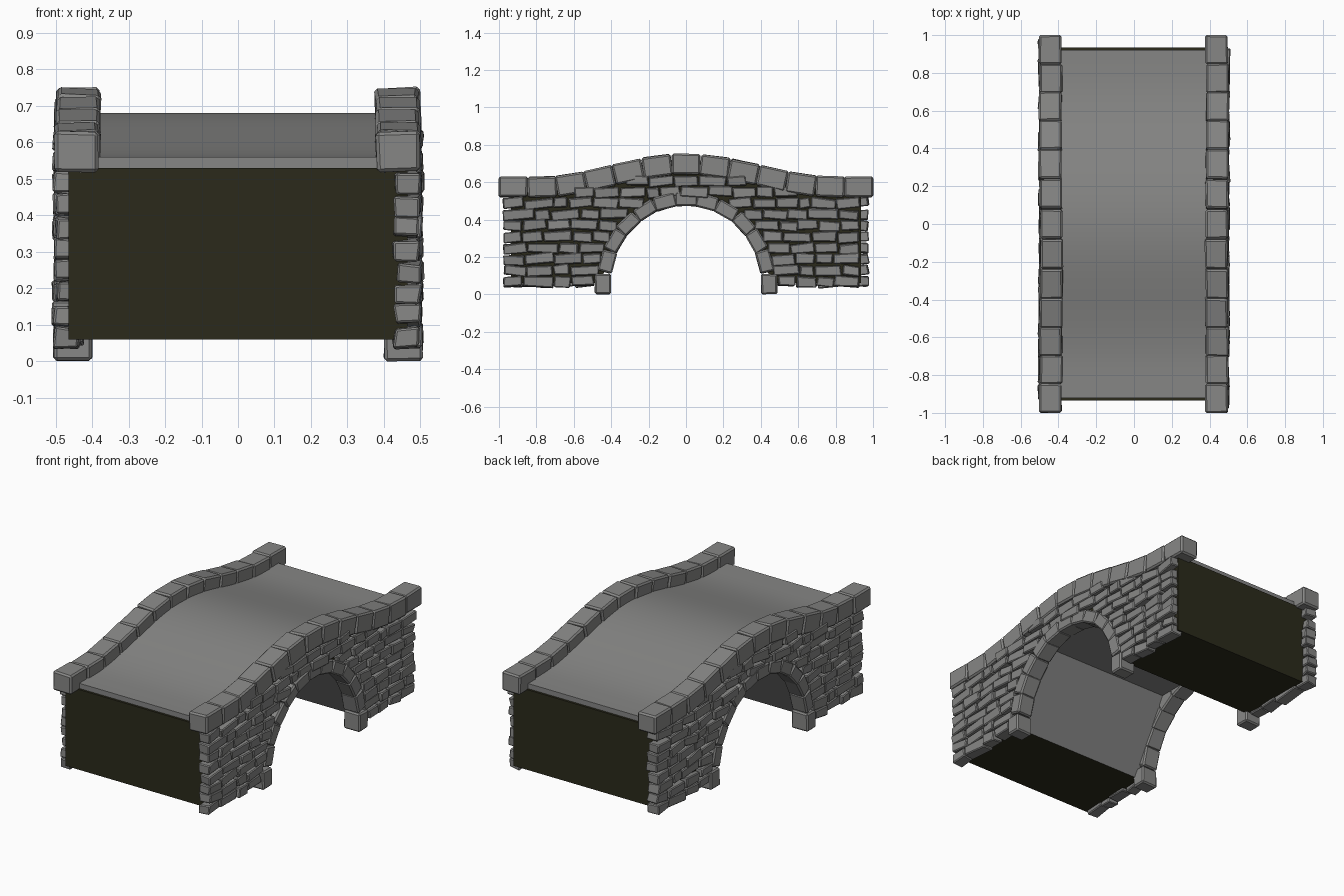
import bpy, bmesh, math, random
from mathutils import Matrix, Vector

random.seed(7)
if "Cube" in bpy.data.objects:
    bpy.data.objects.remove(bpy.data.objects["Cube"])


def material(name, rgb):
    m = bpy.data.materials.new(name)
    m.use_nodes = True
    m.diffuse_color = (*rgb, 1)
    bsdf = m.node_tree.nodes["Principled BSDF"]
    bsdf.inputs["Base Color"].default_value = (*rgb, 1)
    bsdf.inputs["Roughness"].default_value = 0.9
    return m


STONE = material("grey_stone", (0.24, 0.24, 0.235))
MORTAR = material("dark_mortar", (0.024, 0.023, 0.011))
HUMP = 0.8       # half length of the raised middle
SPRING = 0.06    # height at which the arch starts


def hump(y):
    return 0.5 + 0.5 * math.cos(math.pi * min(abs(y) / HUMP, 1))


def arch(a, b, steps):
    return [(a * math.cos(math.pi * k / steps), SPRING + b * math.sin(math.pi * k / steps))
            for k in range(steps + 1)]


def make_object(name, bm, mats):
    bmesh.ops.recalc_face_normals(bm, faces=bm.faces)
    mesh = bpy.data.meshes.new(name)
    bm.to_mesh(mesh)
    bm.free()
    for m in mats:
        mesh.materials.append(m)
    ob = bpy.data.objects.new(name, mesh)
    bpy.context.collection.objects.link(ob)
    return ob


def stone(bm, centre, size, angle=0.0, jitter=0.0, twist=0.0, roll=0.0):
    """Slightly irregular block, pitched about x, rolled about y, twisted about z."""
    verts = bmesh.ops.create_cube(bm, size=1)["verts"]
    turn = (Matrix.Rotation(twist, 3, 'Z') @ Matrix.Rotation(roll, 3, 'Y')
            @ Matrix.Rotation(angle, 3, 'X'))
    for v in verts:
        p = Vector(c * s + random.uniform(-jitter, jitter) for c, s in zip(v.co, size))
        v.co = turn @ p + Vector(centre)


def stonework(name, bm, width):
    ob = make_object(name, bm, [STONE])
    bev = ob.modifiers.new("worn_edges", 'BEVEL')
    bev.width = width
    bev.segments = 1
    return ob


# Bridge core: dark ends and sides, a stone road slab and three flat lining panels
END, ROAD, HALF_W, LEDGE = 0.935, 0.922, 0.465, 0.53
road = [ROAD - 2 * ROAD * i / 32 for i in range(33)]
lining = arch(0.47, 0.483, 3)
outline = [(-END, SPRING)] + lining[::-1] + [(END, SPRING), (END, LEDGE), (ROAD, LEDGE)]
outline += [(y, LEDGE + 0.03 + 0.12 * hump(y)) for y in road]
outline += [(-ROAD, LEDGE), (-END, LEDGE)]
bm = bmesh.new()
base = bm.faces.new([bm.verts.new((-HALF_W, y, z)) for y, z in outline])
new = bmesh.ops.extrude_face_region(bm, geom=[base])["geom"]
bmesh.ops.translate(bm, vec=(2 * HALF_W, 0, 0),
                    verts=[g for g in new if isinstance(g, bmesh.types.BMVert)])
bmesh.ops.recalc_face_normals(bm, faces=bm.faces)
for f in bm.faces:
    c = f.calc_center_median()
    is_side = abs(f.normal.x) > 0.5
    is_road = c.z > LEDGE + 0.01 and abs(c.y) < ROAD + 0.001
    is_lining = abs(c.y) < 0.47 and SPRING + 0.01 < c.z < 0.5
    f.material_index = 0 if not is_side and (is_road or is_lining) else 1
core = make_object("bridge_core", bm, [STONE, MORTAR])
bpy.ops.object.select_all(action='DESELECT')
core.select_set(True)
bpy.context.view_layer.objects.active = core
bpy.ops.object.shade_smooth_by_angle(angle=math.radians(10))


def coping(side):
    """Row of large stones following the rise of the road."""
    bm = bmesh.new()
    n, pitch = 13, 2 / 13
    for k in range(n):
        y = (k - n // 2) * pitch
        slope = math.atan((hump(y + 0.05) - hump(y - 0.05)) * 0.12 / 0.1)
        z = 0.575 + 0.12 * hump(y)
        stone(bm, (side * (0.44 + random.uniform(-0.004, 0.004)), y, z),
              (0.119, pitch / math.cos(slope), 0.11), slope, 0.002,
              roll=random.uniform(-0.05, 0.05))
    return bm


def arch_ring(side):
    """Wedge-like stones around the opening, with a foot block at each end."""
    bm = bmesh.new()
    x = side * 0.453
    for k, (y, z) in enumerate(arch(0.435, 0.45, 12)):
        if k in (0, 12):
            stone(bm, (x, math.copysign(0.445, y), 0.055), (0.105, 0.085, 0.106), 0, 0.002)
        else:
            t = math.pi * k / 12
            tilt = math.atan2(0.45 * math.cos(t), -0.435 * math.sin(t))
            stone(bm, (x, y, z), (0.1, 0.117, 0.075), tilt + random.uniform(-0.04, 0.04), 0.003)
    return bm


def lay_bricks(bm, side, z, start, stop):
    count = max(1, round(abs(stop - start) / 0.125))
    pitch = (stop - start) / count
    cuts = [start + pitch * (i + (random.uniform(-0.25, 0.25) if 0 < i < count else 0))
            for i in range(count + 1)]
    for a, b in zip(cuts, cuts[1:]):
        stone(bm, (side * (0.465 + random.uniform(-0.006, 0.006)), (a + b) / 2,
                   z + random.uniform(-0.005, 0.005)),
              (0.07, abs(b - a) - 0.006, 0.053),
              random.uniform(-0.11, 0.11), 0.005,
              random.uniform(-0.07, 0.07), random.uniform(-0.06, 0.06))


def wall(side):
    """Courses of rough bricks; each wall overhangs the core at one end only."""
    bm = bmesh.new()
    for row in range(10):
        z = 0.068 + 0.06 * row
        rise = (z - 0.53) / 0.12
        t = (z - SPRING) / 0.488
        if t >= 0.99:
            outer = HUMP / math.pi * math.acos(2 * rise - 1)
            lay_bricks(bm, side, z, -outer, outer)
            continue
        inner = 0.47 * math.sqrt(1 - t * t) + (0.02 if row == 0 else 0)
        for end in (-1, 1):
            outer = 0.93 if end == side else 0.978
            lay_bricks(bm, side, z, end * inner, end * outer)
    return bm


for label, side in (("left", 1), ("right", -1)):
    stonework(label + "_coping", coping(side), 0.009)
    stonework(label + "_arch_ring", arch_ring(side), 0.008)
    stonework(label + "_brick_wall", wall(side), 0.005)
